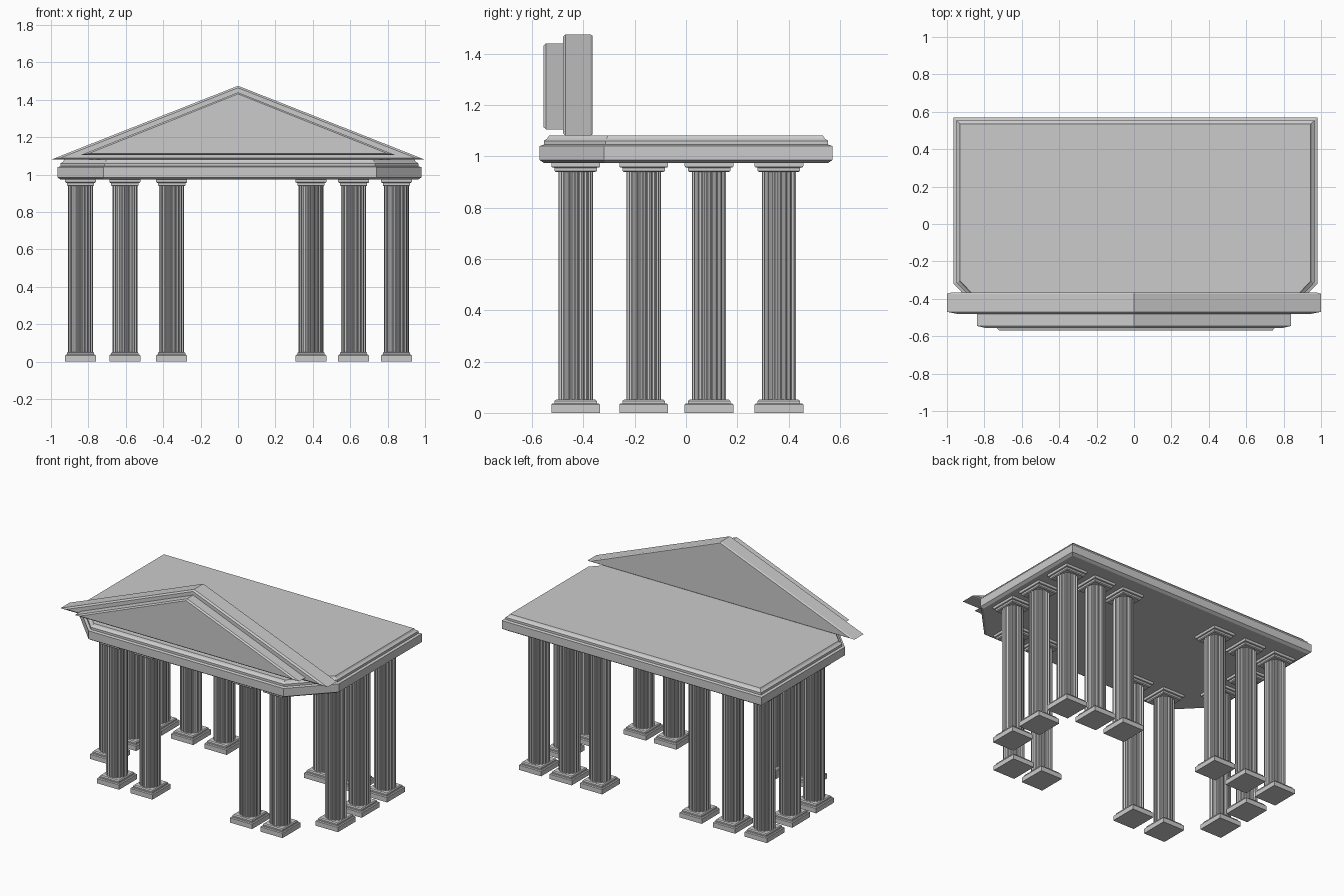
import bpy, bmesh, math
from mathutils import Vector

if "Cube" in bpy.data.objects:
    bpy.data.objects.remove(bpy.data.objects["Cube"])


def inset(poly, d):
    """Move every edge of a convex counter-clockwise outline inward by d."""
    n, out = len(poly), []
    for i in range(n):
        p, a, b = (Vector(poly[k % n]) for k in (i, i - 1, i + 1))
        e1, e2 = (p - a).normalized(), (b - p).normalized()
        n1, n2 = Vector((-e1.y, e1.x)), Vector((-e2.y, e2.x))
        out.append(p + (n1 + n2) * (d / (1 + n1.dot(n2))))
    return out


def loft(bm, rings):
    """Skin a stack of equal-length rings and cap both ends."""
    vs = [[bm.verts.new(p) for p in r] for r in rings]
    n = len(vs[0])
    for a, b in zip(vs, vs[1:]):
        for i in range(n):
            bm.faces.new((a[i], a[(i + 1) % n], b[(i + 1) % n], b[i]))
    bm.faces.new(vs[0][::-1])
    bm.faces.new(vs[-1])


def finish(bm, name):
    bmesh.ops.recalc_face_normals(bm, faces=bm.faces)
    me = bpy.data.meshes.new(name)
    bm.to_mesh(me)
    bm.free()
    ob = bpy.data.objects.new(name, me)
    bpy.context.collection.objects.link(ob)
    return ob


# Entablature slab with cut front corners and stepped moulding
outline = [(0.98, -0.32), (0.98, 0.57), (-0.965, 0.57), (-0.965, -0.32),
           (-0.72, -0.57), (0.74, -0.57)]
steps = [(0.018, 0.973), (0, 0.985), (0, 1.04), (0.016, 1.045),
         (0.016, 1.06), (0.03, 1.07), (0.036, 1.08)]
bm = bmesh.new()
loft(bm, [[(p.x, p.y, z) for p in inset(outline, d)] for d, z in steps])
finish(bm, "entablature_slab")


# Pediment gable and the smaller raised panel on its front
def gable(name, half, z0, z1, back, front, bevel):
    tri = [(-half, z0), (half, z0), (0, z1)]
    bm = bmesh.new()
    loft(bm, [[(p.x, y, p.y) for p in inset(tri, d)] for d, y in
              ((bevel / 2, back), (0, back - 0.008),
               (0, front + 0.01), (bevel, front))])
    return finish(bm, name)


gable("pediment_gable", 1.0, 1.08, 1.475, -0.365, -0.48, 0.01)
gable("pediment_panel", 0.84, 1.105, 1.44, -0.47, -0.555, 0.008)

# Column: fluted shaft between stepped plinth and capital
bm = bmesh.new()
FLUTES, SUB = 18, 4
depth = [0.067, 0.067, 0.061, 0.061]
ring = []
for i in range(FLUTES * SUB):
    a, r = 2 * math.pi * i / (FLUTES * SUB), depth[i % SUB]
    ring.append((r * math.cos(a), r * math.sin(a)))
loft(bm, [[(x, y, z) for x, y in ring] for z in (0.045, 0.945)])


def block(layers):
    loft(bm, [[(sx * hx, sy * hy, z) for sx, sy in
               ((-1, -1), (1, -1), (1, 1), (-1, 1))] for hx, hy, z in layers])


block([(0.083, 0.095, 0), (0.083, 0.095, 0.032), (0.078, 0.09, 0.037),
       (0.073, 0.083, 0.037), (0.073, 0.083, 0.046), (0.068, 0.076, 0.052)])
block([(0.068, 0.076, 0.938), (0.073, 0.083, 0.943), (0.073, 0.083, 0.955),
       (0.08, 0.092, 0.957), (0.083, 0.095, 0.962), (0.083, 0.095, 0.976)])
column = finish(bm, "column")

# Colonnade: six at the back, two more on each side, four at the front
xs = [-0.842, -0.605, -0.355, 0.39, 0.618, 0.847]
ys = [-0.43, -0.165, 0.09, 0.362]
spots = [(x, ys[3]) for x in xs]
spots += [(x, y) for x in (xs[0], xs[5]) for y in ys[1:3]]
spots += [(x, ys[0]) for x in xs[1:5]]
column.location = (*spots[0], 0)
for x, y in spots[1:]:
    ob = column.copy()
    ob.location = (x, y, 0)
    bpy.context.collection.objects.link(ob)
